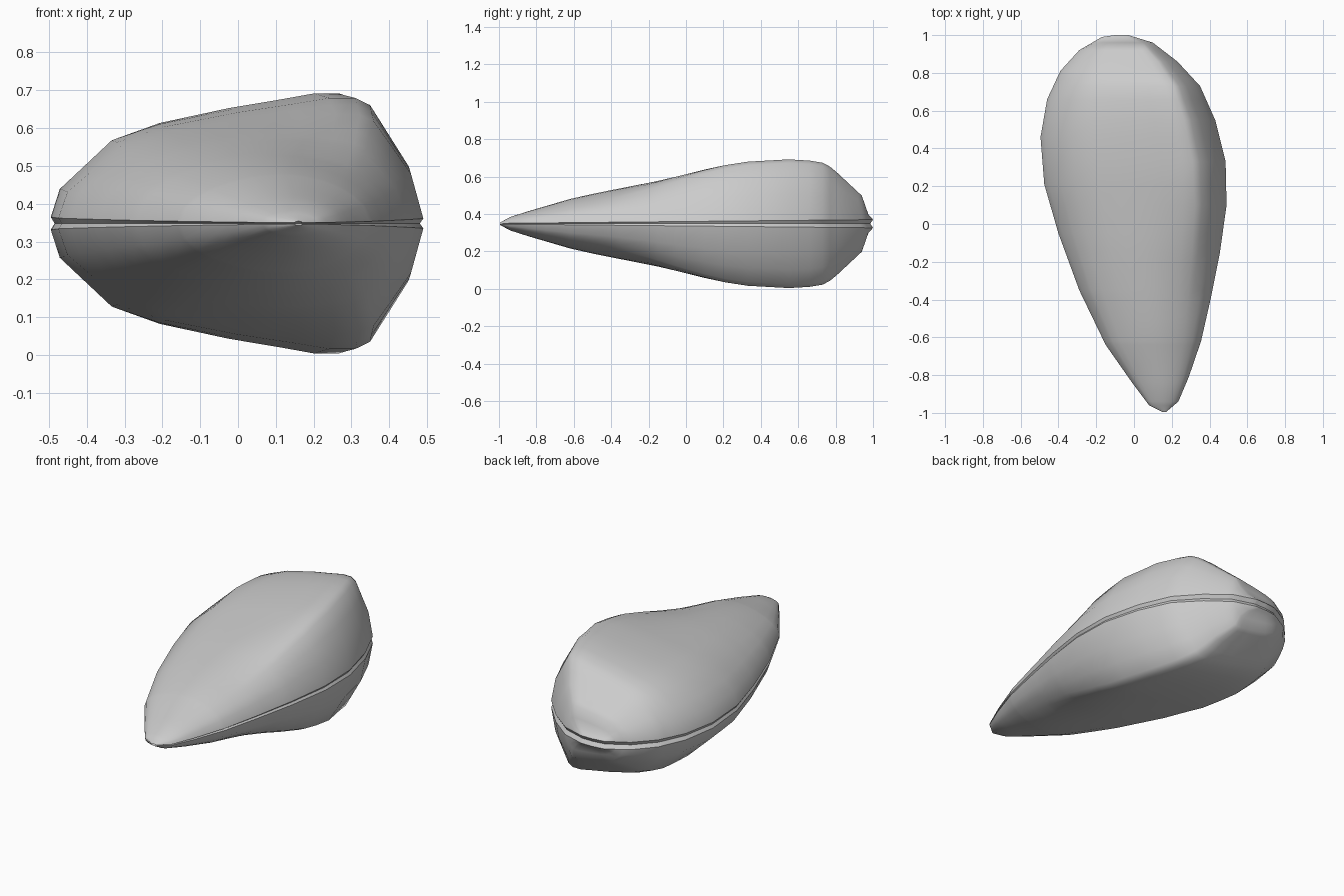
import bpy, bmesh, math

cube = bpy.data.objects.get("Cube")
if cube:
    bpy.data.objects.remove(cube)

MID = 0.348   # height of the seam between the valves


def curve(points, t):
    """Piecewise linear lookup."""
    if t <= points[0][0]:
        return points[0][1]
    for (a, va), (b, vb) in zip(points, points[1:]):
        if t <= b:
            return va + (vb - va) * (t - a) / (b - a)
    return points[-1][1]


# Outline of the shell seen from above: x against y
LEFT = [(-.995, .15), (-.96, .08), (-.84, -.01), (-.64, -.15), (-.35, -.29), (-.05, -.40),
        (.21, -.475), (.46, -.495), (.66, -.46), (.81, -.39), (.92, -.29), (.99, -.17), (1, -.1)]
RIGHT = [(-.995, .17), (-.94, .235), (-.81, .29), (-.62, .355), (-.4, .405), (-.15, .455),
         (.1, .49), (.33, .485), (.55, .43), (.73, .35), (.86, .23), (.96, .1), (1, -.03)]
# Height of the valve above the seam along y
CREST = [(-.995, .006), (-.93, .042), (-.6, .14), (-.3, .205), (0, .275), (.3, .33), (.55, .344),
         (.7, .335), (.75, .32), (.79, .29), (.94, .15), (.975, .05), (1, .022)]
# Ridged cross-section of the broad end: height against width
RIDGED = [(-1, 0), (-.95, .23), (-.66, .63), (-.4, .76), (0, .88), (.3, .95), (.5, 1),
          (.64, 1), (.72, .94), (.93, .43), (1, 0)]
WIDTHS = [-1, -.95, -.82, -.66, -.4, -.2, 0, .15, .3, .5, .64, .72, .82, .93, 1]
STATIONS = sorted({p[0] for p in LEFT + RIGHT} | {-.75, -.5, -.2, .77, .94, .975})


def lip(y):
    return .012 + .01 * y


def section(y, u):
    """Relative height: rounded by the beak, ridged at the broad end."""
    k = min(1, max(0, (y + .55) / .8))
    k = k * k * (3 - 2 * k)
    tilt = u - .35 * (1 - u * u)
    rounded = math.sqrt(max(0, 1 - u * u)) * (1 - .12 * tilt * tilt)
    return (1 - k) * rounded + k * curve(RIDGED, u)


def make_object(name, bm):
    bmesh.ops.remove_doubles(bm, verts=bm.verts, dist=.0005)
    bmesh.ops.recalc_face_normals(bm, faces=bm.faces)
    mesh = bpy.data.meshes.new(name)
    bm.to_mesh(mesh)
    bm.free()
    mesh.materials.append(shell_grey)
    ob = bpy.data.objects.new(name, mesh)
    bpy.context.collection.objects.link(ob)
    bpy.ops.object.select_all(action='DESELECT')
    ob.select_set(True)
    bpy.context.view_layer.objects.active = ob
    bpy.ops.object.shade_smooth_by_angle(angle=math.radians(38))
    return ob


shell_grey = bpy.data.materials.new("shell grey")
shell_grey.use_nodes = True
GREY = (.6, .6, .6, 1)
shell_grey.diffuse_color = GREY
shell_grey.node_tree.nodes["Principled BSDF"].inputs["Base Color"].default_value = GREY


def valve(name, side):
    """Domed half shell with a bevelled lip turning in to the seam."""
    bm = bmesh.new()
    rows = []
    for y in STATIONS:
        l, r = curve(LEFT, y), curve(RIGHT, y)
        mid, half = (l + r) / 2, (r - l) / 2
        h = lip(y)
        rise = max(0, curve(CREST, y) - h)
        rows.append([bm.verts.new((mid + half * u, y, MID + side * (h + rise * section(y, u))))
                     for u in WIDTHS])
    for a, b in zip(rows, rows[1:]):
        for i in range(len(WIDTHS) - 1):
            bm.faces.new((a[i], a[i + 1], b[i + 1], b[i]))
    # bevelled lip around the open edge
    rim = [e for e in bm.edges if e.is_boundary]
    new = bmesh.ops.extrude_edge_only(bm, edges=rim)["geom"]
    for v in (g for g in new if isinstance(g, bmesh.types.BMVert)):
        v.co.x = .02 + (v.co.x - .02) * .98
        v.co.y *= .985
        v.co.z = MID
    return make_object(name, bm)


valve("upper_valve", 1)
valve("lower_valve", -1)
